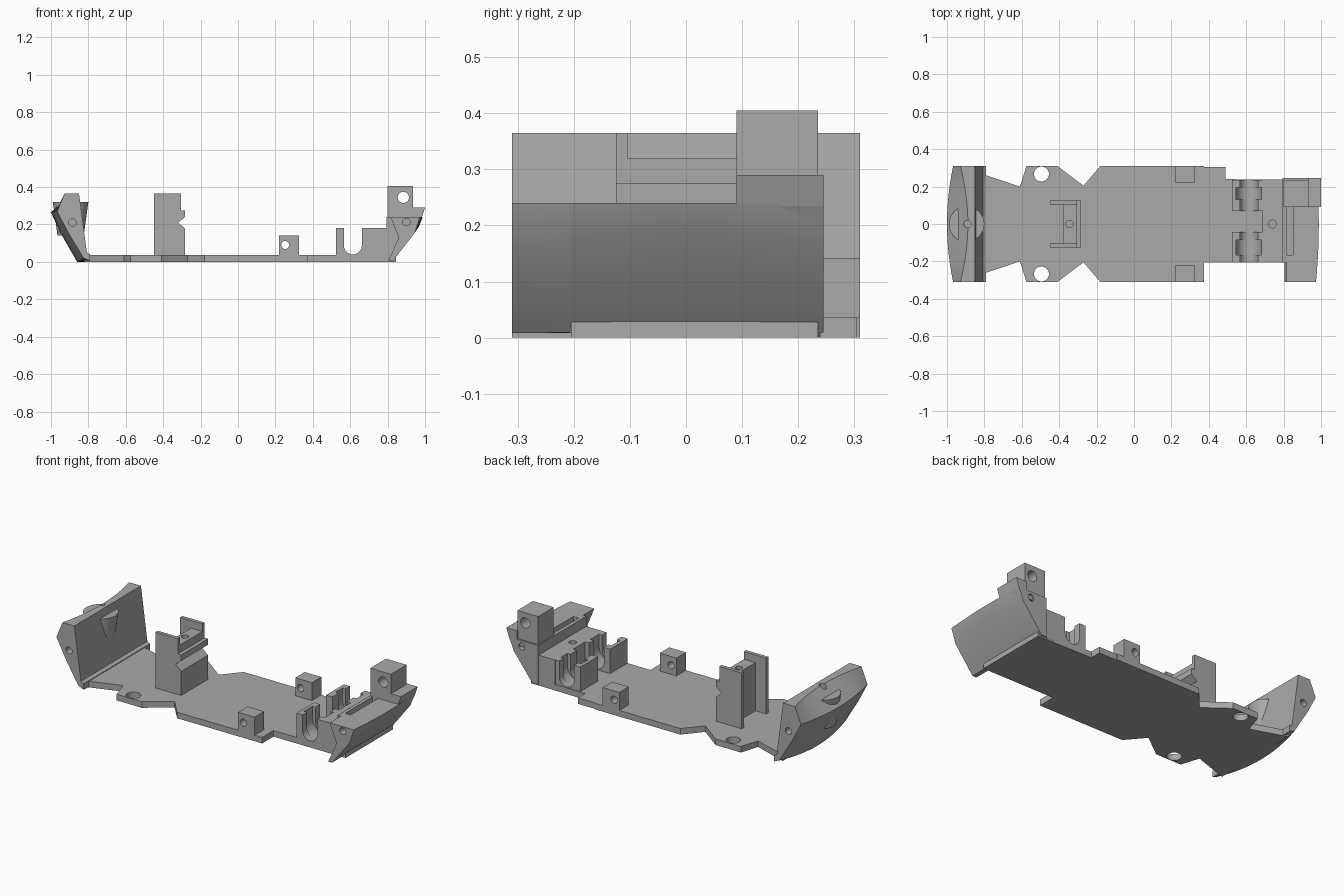
import bpy, bmesh, math

cube = bpy.data.objects.get("Cube")
if cube:
    bpy.data.objects.remove(cube, do_unlink=True)

grey = bpy.data.materials.new("plain grey")
grey.use_nodes = True
colour = (0.4, 0.4, 0.4, 1)
grey.diffuse_color = colour
grey.node_tree.nodes["Principled BSDF"].inputs["Base Color"].default_value = colour


def loft(name, rings):
    """Skin a closed solid through rings of equal point count."""
    bm = bmesh.new()
    loops = [[bm.verts.new(p) for p in ring] for ring in rings]
    n = len(loops[0])
    bm.faces.new(loops[0])
    bm.faces.new(loops[-1])
    for a, b in zip(loops, loops[1:]):
        for i in range(n):
            j = (i + 1) % n
            bm.faces.new((a[i], a[j], b[j], b[i]))
    bmesh.ops.recalc_face_normals(bm, faces=bm.faces)
    mesh = bpy.data.meshes.new(name)
    bm.to_mesh(mesh)
    bm.free()
    mesh.materials.append(grey)
    ob = bpy.data.objects.new(name, mesh)
    bpy.context.collection.objects.link(ob)
    return ob


def prism(name, pts, lo, hi, axis="y"):
    """Extrude an outline along y (x,z points) or z (x,y points)."""
    put = (lambda p, d: (p[0], d, p[1])) if axis == "y" else (lambda p, d: (p[0], p[1], d))
    return loft(name, [[put(p, d) for p in pts] for d in (lo, hi)])


def box(name, x0, x1, y0, y1, z0, z1):
    return prism(name, [(x0, z0), (x1, z0), (x1, z1), (x0, z1)], y0, y1)


def circle(cx, cy, r, n=32):
    return [(cx + r * math.cos(math.tau * i / n), cy + r * math.sin(math.tau * i / n))
            for i in range(n)]


def u_slot(cx, cz, r, top, n=16):
    arc = [(cx + r * math.cos(math.pi * (1 + i / n)), cz + r * math.sin(math.pi * (1 + i / n)))
           for i in range(n + 1)]
    return arc + [(cx + r, top), (cx - r, top)]


def activate(ob):
    bpy.ops.object.select_all(action="DESELECT")
    ob.select_set(True)
    bpy.context.view_layer.objects.active = ob


def cut(ob, *cutters):
    activate(ob)
    for c in cutters:
        c.hide_render = True
        mod = ob.modifiers.new("cut", "BOOLEAN")
        mod.operation, mod.solver, mod.object = "DIFFERENCE", "EXACT", c
        bpy.ops.object.modifier_apply(modifier=mod.name)
        bpy.data.objects.remove(c, do_unlink=True)


def hole(x, c, r, lo, hi, axis="y"):
    return prism("hole_cutter", circle(x, c, r), lo, hi, axis)


def smooth(ob, angle=22):
    activate(ob)
    bpy.ops.object.shade_smooth_by_angle(angle=math.radians(angle))


def blend(mid, end, y, half):
    """Cross-section at y, sliding from the middle profile to the end one."""
    t = (abs(y) / half) ** 2
    return [(a[0] + (b[0] - a[0]) * t, y, a[1] + (b[1] - a[1]) * t) for a, b in zip(mid, end)]


# Base plate with waisted outline and two screw holes
side = [(-0.82, 0.27), (-0.79, 0.26), (-0.61, 0.2), (-0.575, 0.31), (-0.41, 0.31),
        (-0.27, 0.205), (-0.18, 0.31), (0.375, 0.31)]
back = side + [(0.375, 0.305), (0.49, 0.305), (0.49, 0.24), (0.845, 0.235)]
front = [(0.845, -0.205), (0.375, -0.205)] + [(x, -y) for x, y in reversed(side)]
plate = prism("base_plate", back + front, 0, 0.036, "z")
cut(plate, *[hole(-0.495, s * 0.267, 0.04, -0.1, 0.1, "z") for s in (-1, 1)])
smooth(plate)

# Tall curved bumper at the right end
mid = [(-1, 0.265), (-0.888, 0.365), (-0.85, 0.365), (-0.808, 0.05), (-0.79, 0.04),
       (-0.79, 0.0), (-0.86, 0.0), (-0.955, 0.165)]
end = [(-0.967, 0.27), (-0.928, 0.365), (-0.85, 0.365), (-0.808, 0.05), (-0.79, 0.04),
       (-0.79, 0.005), (-0.825, 0.02), (-0.91, 0.16)]
tall = loft("tall_bumper", [blend(mid, end, 0.31 * i / 6, 0.31) for i in range(-6, 7)])
cut(tall, hole(-0.89, 0, 0.02, 0.25, 0.5, "z"),
    *[hole(-0.885, 0.21, 0.02, s * 0.2, s * 0.4) for s in (-1, 1)])
smooth(tall)

# Rounded tapering boss on the bumper's inner wall
boss = loft("bumper_boss", [[(x, y, z) for x, y in circle(cx, 0, r)]
            for cx, r, z in ((-0.895, 0.07, 0.14), (-0.895, 0.095, 0.32))])
smooth(boss)

# Notched post with two fins
post = prism("notched_post", [(-0.45, 0.01), (-0.45, 0.365), (-0.305, 0.365), (-0.305, 0.275),
             (-0.283, 0.275), (-0.283, 0.24), (-0.32, 0.21), (-0.283, 0.178), (-0.283, 0.01)],
             -0.125, 0.125)
cut(post, box("gap_cutter", -0.5, -0.38, -0.104, 0.104, 0.036, 0.5),
    box("top_cutter", -0.4, -0.25, -0.104, 0.104, 0.32, 0.5),
    hole(-0.345, 0, 0.02, 0.2, 0.5, "z"))
smooth(post)

# Side lugs
for label, s in (("front", -1), ("back", 1)):
    y0, y1 = sorted((s * 0.222, s * 0.31))
    lug = box(label + "_lug", 0.218, 0.326, y0, y1, 0.01, 0.142)
    cut(lug, hole(0.252, 0.09, 0.021, y0 - 0.1, y1 + 0.1))
    smooth(lug)

# Axle cradles: narrow slot through, wider pocket in the middle
for label, y0, y1, p0, p1 in (("front", -0.207, -0.043, -0.165, -0.085),
                              ("back", 0.07, 0.235, 0.13, 0.195)):
    cradle = box(label + "_axle_cradle", 0.525, 0.69, y0, y1, 0.01, 0.18)
    cut(cradle, prism("slot_cutter", u_slot(0.614, 0.088, 0.048, 0.3), y0 - 0.1, y1 + 0.1),
        prism("pocket_cutter", u_slot(0.614, 0.105, 0.068, 0.3), p0, p1))
    smooth(cradle)

# Low deck behind the blunt bumper
deck = box("deck", 0.688, 0.81, -0.207, 0.237, 0.01, 0.18)
cut(deck, hole(0.74, 0, 0.021, 0.08, 0.3, "z"))
smooth(deck)

# Blunt bumper at the left end, with an overhanging front wing
mid = [(0.795, 0.24), (0.988, 0.24), (0.968, 0.19), (0.85, 0.035), (0.83, 0.01),
       (0.795, 0.01), (0.795, 0.13)]
end = [(0.795, 0.24), (0.973, 0.24), (0.945, 0.155), (0.848, 0.03), (0.83, 0.008),
       (0.795, 0.008), (0.795, 0.13)]
ys = [-0.207, -0.14, -0.07, 0, 0.08, 0.16, 0.245]
blunt = loft("blunt_bumper", [blend(mid, end, y, 0.31) for y in ys])
cut(blunt, box("slot_cutter", 0.815, 0.85, -0.165, 0.09, 0.15, 0.4),
    hole(0.9, 0.205, 0.02, 0.16, 0.4))
smooth(blunt)

wing = []
for y in (-0.31, -0.26, -0.207):
    ring = blend(mid, end, y, 0.31)
    ring[0] = (0.815, y, 0.24)
    ring[5] = (0.805, y, 0.008)
    ring[6] = (0.86, y, 0.13)
    wing.append(ring)
wing = loft("bumper_wing", wing)
cut(wing, hole(0.9, 0.213, 0.02, -0.4, -0.25))
smooth(wing)

# Tower lug and raised outer lip
tower = box("tower_lug", 0.8, 0.935, 0.09, 0.235, 0.2, 0.405)
cut(tower, hole(0.884, 0.345, 0.03, 0, 0.4))
smooth(tower)
prism("outer_lip", [(0.93, 0.2), (0.93, 0.29), (1.0, 0.29), (0.982, 0.235), (0.965, 0.2)],
      0.09, 0.245)
